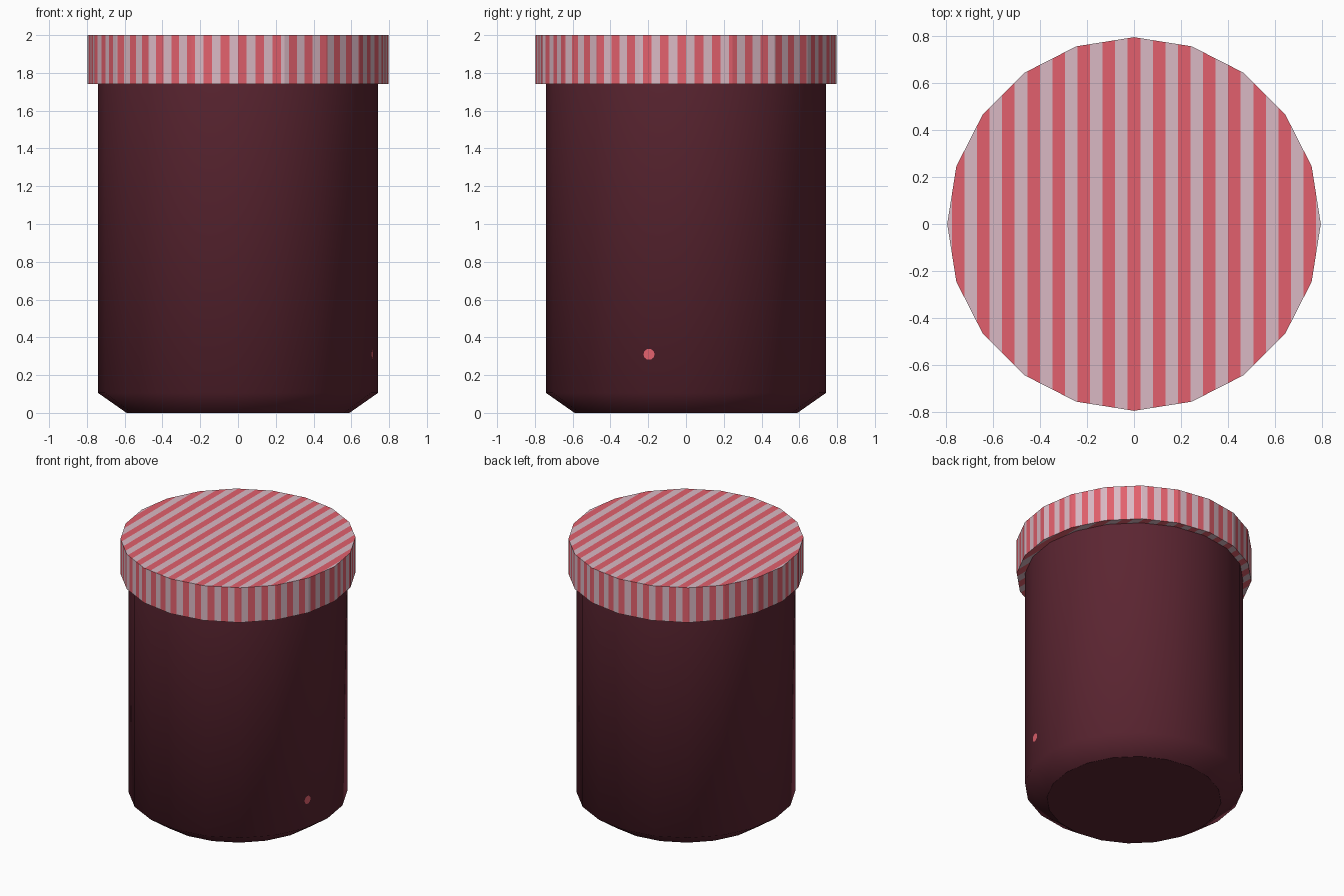
import bpy, bmesh, math
from mathutils import Vector

if "Cube" in bpy.data.objects:
    bpy.data.objects.remove(bpy.data.objects["Cube"])

SIDES = 20
LID_R, LID_BOTTOM, LID_TOP = 0.796, 1.74, 2.0
BODY_R = 0.74
TOP_PERIOD = 0.107     # stripe spacing across the lid top
RIM_STRIPES = 54       # stripe pairs around the lid rim


def material(name, rgb):
    m = bpy.data.materials.new(name)
    m.diffuse_color = (*rgb, 1)
    m.use_nodes = True
    m.node_tree.nodes["Principled BSDF"].inputs["Base Color"].default_value = m.diffuse_color
    return m


jam = material("dark_jam", (0.105, 0.0185, 0.031))
red = material("stripe_red", (0.76, 0.118, 0.153))
pale = material("stripe_pale", (0.70, 0.485, 0.55))


def finish(bm, name, mats):
    me = bpy.data.meshes.new(name)
    bm.normal_update()
    bm.to_mesh(me)
    bm.free()
    for m in mats:
        me.materials.append(m)
    ob = bpy.data.objects.new(name, me)
    bpy.context.collection.objects.link(ob)
    return ob


def lathe(bm, profile):
    """Closed solid of SIDES segments from (radius, height) points, bottom to top."""
    rings = []
    for r, z in profile:
        rings.append([bm.verts.new((r * math.cos(2 * math.pi * i / SIDES),
                                    r * math.sin(2 * math.pi * i / SIDES), z))
                      for i in range(SIDES)])
    for a, b in zip(rings, rings[1:]):
        for i in range(SIDES):
            j = (i + 1) % SIDES
            bm.faces.new((a[i], a[j], b[j], b[i]))
    bm.faces.new(rings[0][::-1])
    bm.faces.new(rings[-1])
    bm.normal_update()


# Jar body: smooth wall and rounded foot, sharp flat base
bm = bmesh.new()
lathe(bm, [(0.59, 0), (BODY_R, 0.105), (BODY_R, LID_BOTTOM + 0.02)])
for f in bm.faces:
    f.smooth = abs(f.normal.z) < 0.95
for e in bm.edges:
    e.smooth = all(f.smooth for f in e.link_faces)
finish(bm, "jar_body", [jam])


# Lid: striped cloth cover
def cut(bm, faces_rule, point, normal):
    faces = [f for f in bm.faces if faces_rule(f)]
    geom = set(faces)
    for f in faces:
        geom.update(f.edges)
        geom.update(f.verts)
    bmesh.ops.bisect_plane(bm, geom=list(geom), dist=1e-6,
                           plane_co=point, plane_no=normal)
    bm.normal_update()


def is_cap(f):
    return abs(f.normal.z) > 0.5


def is_rim(f):
    return not is_cap(f)


bm = bmesh.new()
lathe(bm, [(LID_R, LID_BOTTOM), (LID_R, LID_TOP)])
# straight stripes over the caps
for k in range(-8, 8):
    cut(bm, is_cap, ((k + 0.5) * TOP_PERIOD / 2, 0, 0), (1, 0, 0))
    if k in (-8, 7):
        for s in range(1, 8):
            x = (k + 0.5 + (s if k > 0 else -s)) * TOP_PERIOD / 2
            if abs(x) < LID_R:
                cut(bm, is_cap, (x, 0, 0), (1, 0, 0))
# radial cuts around the rim
for k in range(RIM_STRIPES):
    a = -math.pi / 2 + k * math.pi / RIM_STRIPES
    cut(bm, is_rim, (0, 0, 0), (-math.sin(a), math.cos(a), 0))
for f in bm.faces:
    c = f.calc_center_median()
    if is_cap(f):
        x = (min(v.co.x for v in f.verts) + max(v.co.x for v in f.verts)) / 2
        f.material_index = round(x / (TOP_PERIOD / 2)) % 2
    else:
        turn = (math.atan2(c.y, c.x) + math.pi / 2) / (2 * math.pi) % 1
        f.material_index = int(turn * RIM_STRIPES * 2) % 2
finish(bm, "striped_lid", [red, pale])

# Small red dot low on the right side
bm = bmesh.new()
a = -math.pi / SIDES
out = Vector((math.cos(a), math.sin(a), 0))
side = Vector((-math.sin(a), math.cos(a), 0))
centre = out * (BODY_R * math.cos(a) + 0.003) - side * 0.082 + Vector((0, 0, 0.31))
bm.faces.new([bm.verts.new(centre + 0.03 * (side * math.cos(t) + Vector((0, 0, math.sin(t)))))
              for t in (2 * math.pi * i / 10 for i in range(10))])
finish(bm, "red_dot", [red])
